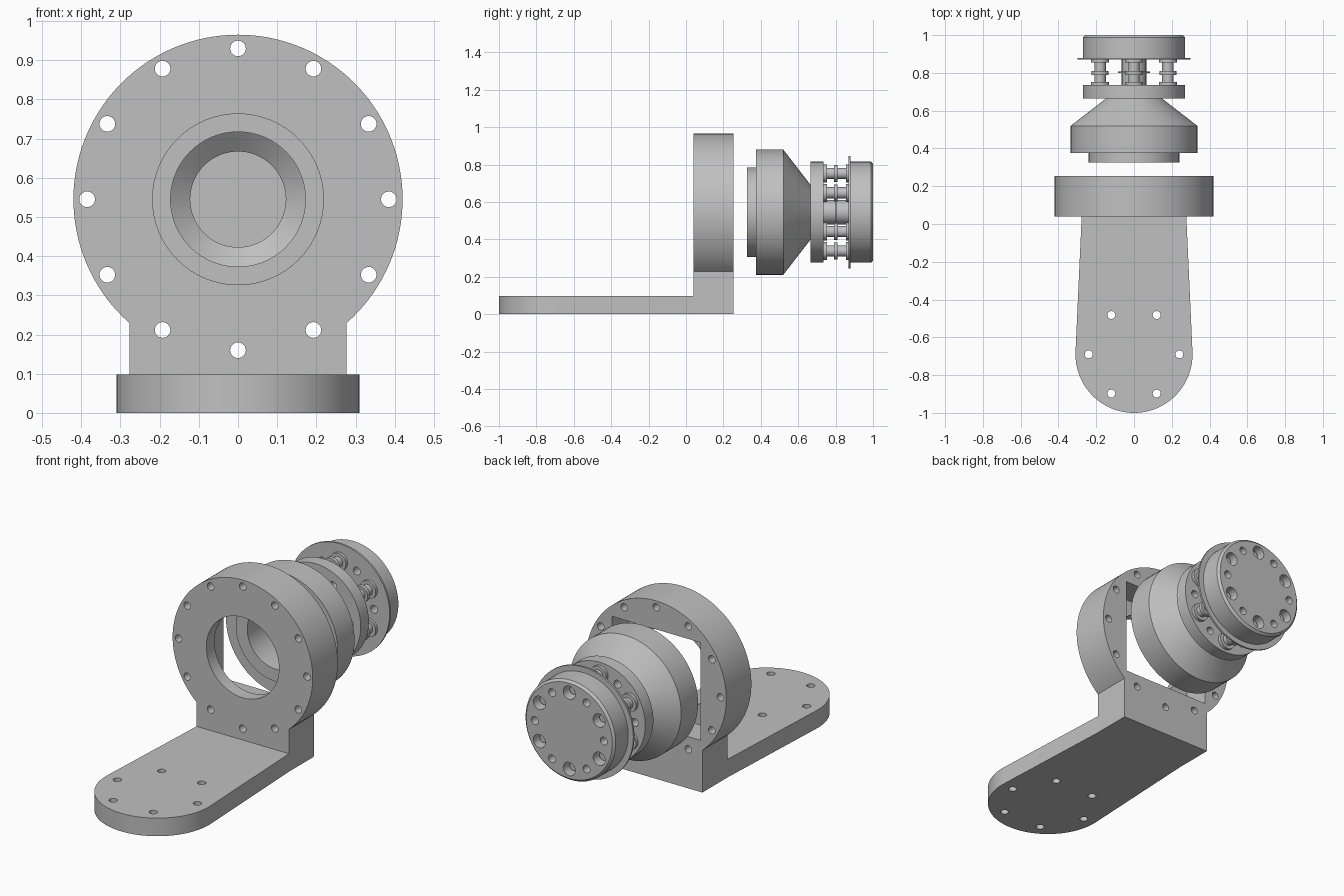
import bpy, bmesh
from math import sin, cos, pi, radians, sqrt
from mathutils import Matrix, Vector

if "Cube" in bpy.data.objects:
    bpy.data.objects.remove(bpy.data.objects["Cube"])

AXIS_Z = 0.545          # height of the optical axis
grey = bpy.data.materials.new("machined_grey")
grey.use_nodes = True
grey.diffuse_color = (0.53, 0.53, 0.53, 1)
grey.node_tree.nodes["Principled BSDF"].inputs["Base Color"].default_value = (0.53, 0.53, 0.53, 1)


def finish(name, bm):
    bmesh.ops.remove_doubles(bm, verts=bm.verts, dist=1e-6)
    bmesh.ops.recalc_face_normals(bm, faces=bm.faces)
    mesh = bpy.data.meshes.new(name)
    bm.to_mesh(mesh)
    bm.free()
    mesh.materials.append(grey)
    obj = bpy.data.objects.new(name, mesh)
    bpy.context.collection.objects.link(obj)
    return obj


def activate(obj):
    bpy.ops.object.select_all(action='DESELECT')
    obj.select_set(True)
    bpy.context.view_layer.objects.active = obj


def smooth(obj):
    activate(obj)
    bpy.ops.object.shade_smooth_by_angle(angle=radians(25))


def extrude(name, points, offset):
    """Solid made by pushing a closed outline along an offset."""
    bm = bmesh.new()
    face = bm.faces.new([bm.verts.new(p) for p in points])
    moved = bmesh.ops.extrude_face_region(bm, geom=[face])["geom"]
    bmesh.ops.translate(bm, vec=offset, verts=[v for v in moved if isinstance(v, bmesh.types.BMVert)])
    return finish(name, bm)


def lathe(name, profile, x=0, z=AXIS_Z, steps=96):
    """Turn (radius, y) points about an axis along y."""
    bm = bmesh.new()
    verts = [bm.verts.new((r, y, 0)) for r, y in profile]
    edges = [bm.edges.new(pair) for pair in zip(verts, verts[1:])]
    bmesh.ops.spin(bm, geom=verts + edges, cent=(0, 0, 0), axis=(0, 1, 0),
                   angle=2 * pi, steps=steps, use_duplicate=False)
    bmesh.ops.translate(bm, vec=(x, 0, z), verts=bm.verts)
    return finish(name, bm)


def cut(obj, drills, box=None):
    """Remove cylinders (start, end, radius) and an optional box (centre, size)."""
    bm = bmesh.new()
    for start, end, radius in drills:
        a, b = Vector(start), Vector(end)
        turn = (b - a).to_track_quat('Z', 'Y').to_matrix().to_4x4()
        bmesh.ops.create_cone(bm, cap_ends=True, segments=64 if radius > 0.1 else 24,
                              radius1=radius, radius2=radius, depth=(b - a).length,
                              matrix=Matrix.Translation((a + b) / 2) @ turn)
    cutters = [finish("cutter", bm)]
    if box:
        bm = bmesh.new()
        bmesh.ops.create_cube(bm, size=1, matrix=Matrix.Translation(box[0]) @ Matrix.Diagonal((*box[1], 1)))
        cutters.append(finish("cutter", bm))
    activate(obj)
    for cutter in cutters:
        cutter.hide_render = True
        mod = obj.modifiers.new("cut", 'BOOLEAN')
        mod.operation, mod.solver, mod.object = 'DIFFERENCE', 'EXACT', cutter
        bpy.ops.object.modifier_apply(modifier=mod.name)
        bpy.data.objects.remove(cutter)


def around(count, radius, first=0):
    """Points (x, z) on a bolt circle about the optical axis."""
    angles = [first + 2 * pi * i / count for i in range(count)]
    return [(radius * cos(a), AXIS_Z + radius * sin(a)) for a in angles]


def drill_y(points, y0, y1, radius):
    return [((x, y0, z), (x, y1, z), radius) for x, z in points]


# Base plate: tapered sides with a round nose and six mounting holes
NOSE_Y, FOOT = -0.69, 0.277
arc = [radians(2.4 - 184.8 * i / 64) for i in range(65)]
outline = [(FOOT, 0.04, 0)] + [(0.31 * cos(a), NOSE_Y + 0.31 * sin(a), 0) for a in arc] + [(-FOOT, 0.04, 0)]
base_plate = extrude("base_plate", outline, (0, 0, 0.098))
cut(base_plate, [((0.24 * cos(k * pi / 3), NOSE_Y + 0.24 * sin(k * pi / 3), -0.1),
                  (0.24 * cos(k * pi / 3), NOSE_Y + 0.24 * sin(k * pi / 3), 0.2), 0.021) for k in range(6)])
smooth(base_plate)

# Upright housing: round body on a square foot, bored in front, square pocket behind
R = 0.42
low = -pi / 2 + math_angle if (math_angle := None) else -sqrt(R * R - FOOT * FOOT)
from math import atan2
start = atan2(low, FOOT)
sweep = pi - 2 * start
ring = [(R * cos(start + sweep * i / 96), 0.04, AXIS_Z + R * sin(start + sweep * i / 96)) for i in range(97)]
housing = extrude("upright_housing", [(FOOT, 0.04, 0)] + ring + [(-FOOT, 0.04, 0)], (0, 0.215, 0))
cut(housing,
    drill_y(around(12, 0.385), 0, 0.3, 0.02) + drill_y([(0, AXIS_Z)], 0, 0.2, 0.218),
    box=((0, 0.21, AXIS_Z), (0.53, 0.2, 0.53)))
smooth(housing)

# Lens barrel: stepped flange, body, cone and a tapered blind bore
smooth(lathe("lens_barrel", [
    (0, 0.66), (0.122, 0.66), (0.122, 0.605), (0.172, 0.565), (0.172, 0.325), (0.24, 0.325),
    (0.24, 0.375), (0.335, 0.375), (0.335, 0.52), (0.145, 0.667), (0, 0.667)]))

# Adjuster plates, with screws on one set of angles and clear holes between them
screws, clear = around(6, 0.207, pi / 6), around(6, 0.207)
front_disc = lathe("front_adjuster_disc", [(0, 0.665), (0.27, 0.665), (0.27, 0.735), (0, 0.735)])
cut(front_disc, drill_y(clear, 0.6, 0.8, 0.021))
smooth(front_disc)
end_plate = lathe("end_plate", [(0, 0.87), (0.3, 0.87), (0.3, 0.88), (0.27, 0.88),
                                (0.27, 0.988), (0.258, 1.0), (0, 1.0)])
cut(end_plate, drill_y(clear, 0.8, 1.1, 0.021) + drill_y(screws, 0.94, 1.1, 0.036))
smooth(end_plate)

# Spool-shaped adjuster posts and their screw heads
spool = [(0, 0.73), (0.048, 0.73), (0.048, 0.753), (0.03, 0.753), (0.03, 0.79), (0.045, 0.79),
         (0.045, 0.81), (0.03, 0.81), (0.03, 0.855), (0.048, 0.855), (0.048, 0.875), (0, 0.875)]
for i, (x, z) in enumerate(screws):
    smooth(lathe(f"adjuster_post_{i + 1}", spool, x, z, 32))
    smooth(lathe(f"screw_head_{i + 1}", [(0, 0.93), (0.022, 0.93), (0.022, 0.965), (0, 0.965)], x, z, 24))

# Central pivot with a thin collar
smooth(lathe("center_pivot", [(0, 0.73), (0.065, 0.73), (0.065, 0.8), (0.085, 0.8), (0.085, 0.808),
                              (0.065, 0.808), (0.065, 0.875), (0, 0.875)], steps=48))
